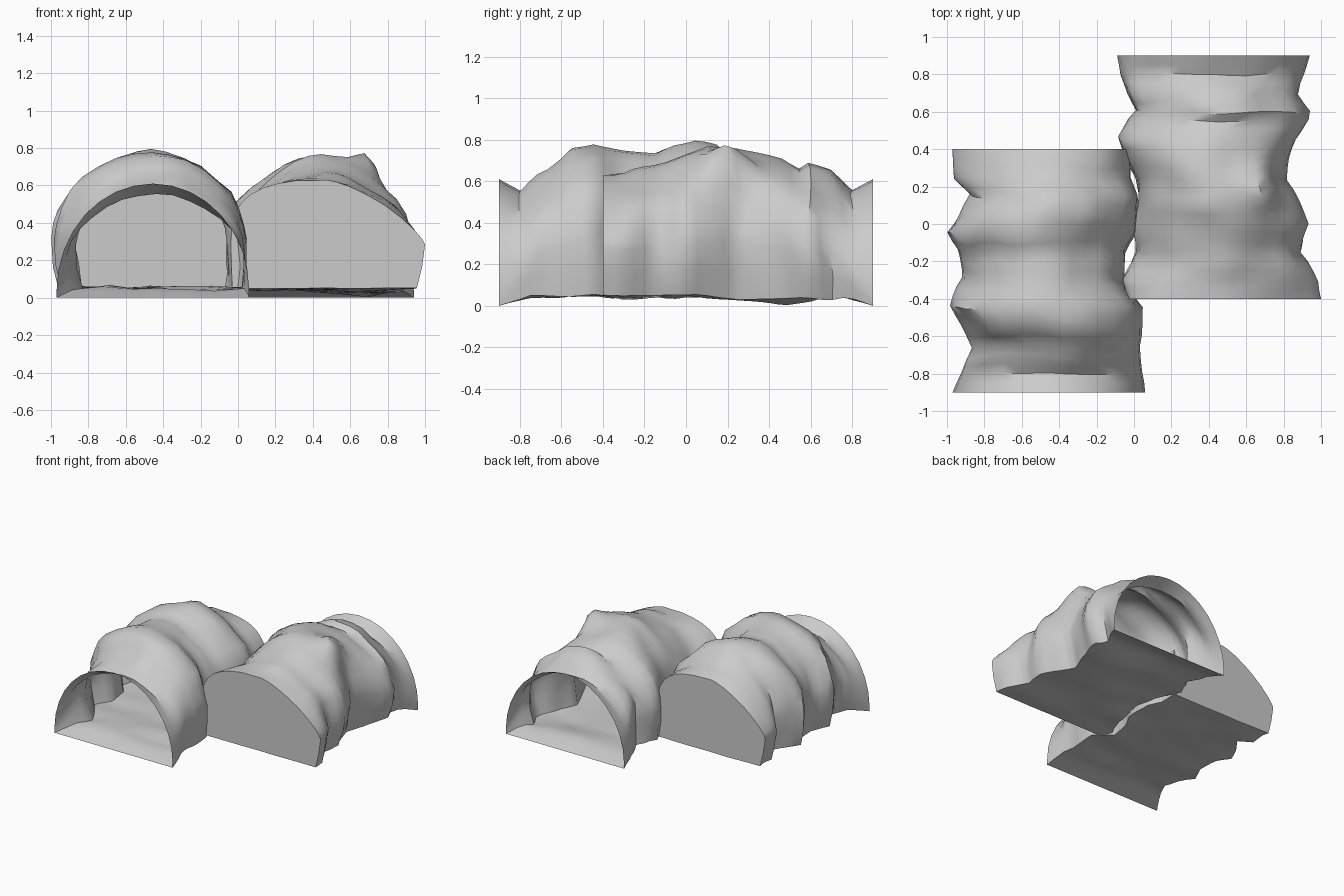
import bpy
import bmesh
import math
from mathutils import Vector, noise

cube = bpy.data.objects.get("Cube")
if cube:
    bpy.data.objects.remove(cube, do_unlink=True)

# Plain grey rock for everything
rock = bpy.data.materials.new("grey_rock")
rock.use_nodes = True
rock.diffuse_color = (0.6, 0.6, 0.6, 1)
rock.node_tree.nodes["Principled BSDF"].inputs["Base Color"].default_value = (0.6, 0.6, 0.6, 1)

RINGS, ARCH, WALL, FLOOR = 26, 16, 2, 6


def sample(stations, d):
    """Interpolate (distance, left, right, top) along the tunnel."""
    for a, b in zip(stations, stations[1:]):
        if d <= b[0] + 1e-6:
            f = (d - a[0]) / (b[0] - a[0])
            return [p + (q - p) * f for p, q in zip(a[1:], b[1:])]
    return stations[-1][1:]


def cross_section(d, length, left, right, top, outer):
    """Tucked wall, arch from +x to -x, tucked wall, then the floor back."""
    mouth = max(0, 1 - d / 0.2)
    end = max(0, 1 - (length - d) / 0.2)
    floor = 0.05 * min(1, d / 0.15)
    cx, half = (left + right) / 2, (right - left) / 2
    spring = 0.36 - 0.3 * mouth + 0.04 * end

    def wall(side):
        """Lower wall, pulled in towards the floor most on the outer side."""
        tuck = (0.09 if side == outer else 0.02) * (1 - mouth)
        return [(side * (1 - tuck * (1 - k / WALL) ** 1.5), spring * k / WALL)
                for k in range(WALL)]

    profile = wall(1)
    for i in range(ARCH + 1):
        t = math.pi * i / ARCH
        c, s = math.cos(t), max(0, math.sin(t))
        # The end wall slopes on its outer side and is square on its inner side
        power = 1.1 - 0.1 * mouth + end * (0.4 if c * outer > 0 else -0.4)
        profile.append((math.copysign(abs(c) ** power, c), spring + (1 - spring) * s ** power))
    profile += reversed(wall(-1))

    u0, u1 = profile[-1][0], profile[0][0]
    for i in range(1, FLOOR):
        profile.append((u0 + (u1 - u0) * i / FLOOR, 0))
    return [(cx + half * u, floor + (top - floor) * v) for u, v in profile]


def build_tunnel(name, stations, direction, outer, seed, bumps=()):
    """Rocky tube, open at the mouth and walled flat at the far end."""
    length = stations[-1][0]
    bm = bmesh.new()
    rings = []
    for r in range(RINGS + 1):
        d = length * r / RINGS
        left, right, top = sample(stations, d)
        rough = min(1, d / 0.2, 0.2 + (length - d) / 0.1)
        ring = []
        for x, z in cross_section(d, length, left, right, top, outer):
            p = Vector((x, direction * (d - 0.9), z))
            shift = noise.noise_vector(p * 5 + Vector((seed, seed, 0))) * 0.026 * rough
            if r in (0, RINGS):
                shift.y = 0
            p += shift
            # Rocky knobs
            for centre, radius, push in bumps:
                f = max(0, 1 - (p - Vector(centre)).length / radius)
                p += Vector(push) * f
            p.z = max(p.z, 0)
            ring.append(bm.verts.new(p))
        rings.append(ring)
    count = len(rings[0])
    for a, b in zip(rings, rings[1:]):
        for i in range(count):
            j = (i + 1) % count
            bm.faces.new((a[i], a[j], b[j], b[i]))
    # Flat end wall
    end_wall = bm.faces.new(rings[-1])
    bmesh.ops.recalc_face_normals(bm, faces=bm.faces)
    if end_wall.normal.y * direction < 0:
        bmesh.ops.reverse_faces(bm, faces=bm.faces)

    mesh = bpy.data.meshes.new(name)
    bm.to_mesh(mesh)
    bm.free()
    mesh.materials.append(rock)
    obj = bpy.data.objects.new(name, mesh)
    bpy.context.collection.objects.link(obj)
    bpy.ops.object.select_all(action='DESELECT')
    obj.select_set(True)
    bpy.context.view_layer.objects.active = obj
    bpy.ops.object.shade_smooth_by_angle(angle=math.radians(50))


# Distance from the mouth, left edge, right edge, crown height
right_stations = [
    (0, -0.97, 0.06, 0.61), (0.1, -0.93, 0.05, 0.55), (0.25, -0.87, 0.03, 0.66),
    (0.35, -0.92, 0.04, 0.77), (0.45, -0.99, 0.05, 0.79), (0.6, -0.92, -0.06, 0.75),
    (0.75, -0.94, -0.04, 0.73), (0.85, -1.0, 0.01, 0.77), (0.95, -0.95, 0.02, 0.79),
    (1.05, -0.87, 0.02, 0.76), (1.15, -0.95, -0.02, 0.68), (1.3, -0.97, -0.03, 0.62)]
left_stations = [
    (0, -0.09, 0.94, 0.61), (0.1, -0.07, 0.91, 0.56), (0.2, -0.03, 0.88, 0.65),
    (0.3, 0.01, 0.93, 0.69), (0.35, -0.04, 0.92, 0.66), (0.45, -0.09, 0.87, 0.71),
    (0.65, 0.01, 0.81, 0.76), (0.8, 0.02, 0.88, 0.78), (0.9, 0.01, 0.93, 0.74),
    (1.05, 0.01, 0.89, 0.68), (1.2, -0.06, 0.99, 0.64), (1.3, -0.04, 1.0, 0.63)]

build_tunnel("right_tunnel", right_stations, 1, -1, 3.1)
build_tunnel("left_tunnel", left_stations, -1, 1, 7.7,
             bumps=[((0.68, 0.22, 0.66), 0.16, (0.03, 0, 0.13)),
                    ((0.7, 0.45, 0.04), 0.4, (0, 0, -0.045))])
